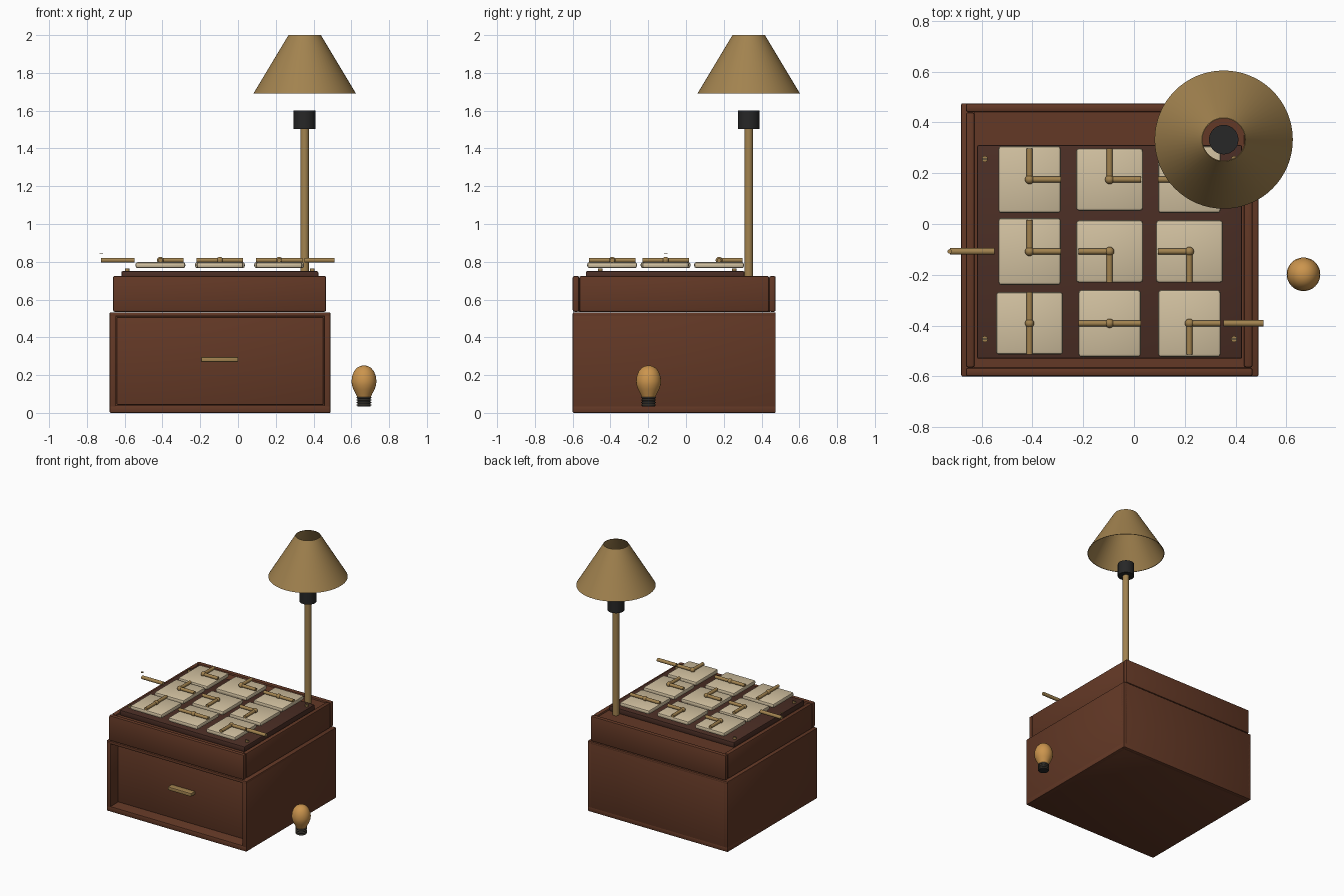
import bpy, bmesh, math
from mathutils import Vector

if "Cube" in bpy.data.objects:
    bpy.data.objects.remove(bpy.data.objects["Cube"])


def material(name, r, g, b):
    m = bpy.data.materials.new(name)
    m.use_nodes = True
    m.diffuse_color = (r, g, b, 1)
    bsdf = next(n for n in m.node_tree.nodes if n.type == 'BSDF_PRINCIPLED')
    bsdf.inputs["Base Color"].default_value = (r, g, b, 1)
    return m


WOOD = material("brown wood", 0.125, 0.04, 0.019)
DARK = material("dark wood", 0.07, 0.027, 0.018)
CREAM = material("cream tile", 0.64, 0.53, 0.35)
BRASS = material("brass", 0.36, 0.225, 0.078)
BLACK = material("black plastic", 0.02, 0.02, 0.02)
GLASS = material("amber glass", 0.6, 0.3, 0.075)
STEEL = material("grey metal", 0.12, 0.1, 0.07)


def finish(bm, name, mat, smooth=True):
    mesh = bpy.data.meshes.new(name)
    bm.to_mesh(mesh)
    bm.free()
    mesh.materials.append(mat)
    ob = bpy.data.objects.new(name, mesh)
    bpy.context.collection.objects.link(ob)
    if smooth:
        bpy.ops.object.select_all(action='DESELECT')
        ob.select_set(True)
        bpy.context.view_layer.objects.active = ob
        bpy.ops.object.shade_smooth_by_angle(angle=math.radians(35))
    return ob


def box(name, x, y, z, mat, bevel=0.006):
    """Box between the limits given for each axis, with rounded edges."""
    bm = bmesh.new()
    bmesh.ops.create_cube(bm, size=1)
    for v in bm.verts:
        v.co = [(lo + hi) / 2 + c * (hi - lo) for c, (lo, hi) in zip(v.co, (x, y, z))]
    if bevel:
        bmesh.ops.bevel(bm, geom=bm.edges[:], offset=bevel, segments=2,
                        profile=0.5, affect='EDGES')
    return finish(bm, name, mat)


def rod(name, start, end, radius, mat, sides=24):
    a, b = Vector(start), Vector(end)
    bm = bmesh.new()
    bmesh.ops.create_cone(bm, cap_ends=True, segments=sides, radius1=radius,
                          radius2=radius, depth=(b - a).length)
    turn = Vector((0, 0, 1)).rotation_difference(b - a).to_matrix()
    for v in bm.verts:
        v.co = turn @ v.co + (a + b) / 2
    return finish(bm, name, mat)


def lathe(name, profile, cx, cy, mat, sides=48):
    """Spin (radius, height) points around a vertical axis."""
    bm = bmesh.new()
    verts = [bm.verts.new((r, 0, z)) for r, z in profile]
    edges = [bm.edges.new(pair) for pair in zip(verts, verts[1:])]
    bmesh.ops.spin(bm, geom=verts + edges, axis=(0, 0, 1), cent=(0, 0, 0),
                   angle=2 * math.pi, steps=sides)
    bmesh.ops.remove_doubles(bm, verts=bm.verts[:], dist=1e-4)
    bmesh.ops.recalc_face_normals(bm, faces=bm.faces[:])
    bmesh.ops.translate(bm, verts=bm.verts[:], vec=(cx, cy, 0))
    return finish(bm, name, mat)


# Cabinet: open-fronted carcass with a recessed drawer
L, R, F, B = -0.68, 0.49, -0.60, 0.475
T = 0.035
box("cabinet_bottom", (L, R), (F, B), (0, 0.04), WOOD)
box("cabinet_top", (L, R), (F, B), (0.51, 0.532), WOOD)
box("cabinet_right_side", (L, L + T), (F, B), (0, 0.532), WOOD)
box("cabinet_left_side", (R - T, R), (F, B), (0, 0.532), WOOD)
box("cabinet_back", (L, R), (B - T, B), (0, 0.532), WOOD)
box("drawer_front", (L + T + 0.003, R - T - 0.003), (F + 0.085, F + 0.12),
    (0.043, 0.507), WOOD, 0.003)
box("drawer_handle", (-0.195, 0.0), (F + 0.04, F + 0.09), (0.27, 0.295), BRASS, 0.004)

# Upper case: four rails around a flat panel
box("front_rail", (-0.662, 0.467), (F, F + T), (0.535, 0.725), WOOD, 0.01)
box("back_rail", (-0.662, 0.467), (B - T, B), (0.535, 0.725), WOOD, 0.01)
box("right_rail", (-0.662, -0.627), (F + T, B - T), (0.535, 0.725), WOOD, 0.01)
box("left_rail", (0.432, 0.467), (F + T, B - T), (0.535, 0.725), WOOD, 0.01)
box("case_panel", (-0.63, 0.435), (F + 0.03, B - 0.03), (0.535, 0.712), WOOD, 0)

# Dark puzzle board with slotted screws
box("puzzle_board", (-0.617, 0.425), (-0.53, 0.31), (0.71, 0.75), DARK, 0.006)
for x in (-0.587, 0.394):
    for y in (-0.453, 0.256):
        rod("board_screw", (x, y, 0.748), (x, y, 0.764), 0.012, BRASS, 16)
        box("screw_slot", (x - 0.011, x + 0.011), (y - 0.002, y + 0.002),
            (0.762, 0.7655), BLACK, 0)

# Sliding tiles, each with pipe arms running from its centre to its edges
ARMS = {"N": (0, 1), "S": (0, -1), "E": (1, 0), "W": (-1, 0)}
LAYOUT = [["NE", "NE", "EW"], ["NE", "WS", "WS"], ["NS", "EW", "ES"]]
WIDE = {(0, 1), (1, 1), (1, 2), (2, 0)}
PIPE_Z = 0.808
for row, y in enumerate((0.175, -0.108, -0.391)):
    for col, x in enumerate((-0.411, -0.096, 0.218)):
        hx, hy = (0.132, 0.123) if (row, col) in WIDE else (0.123, 0.132)
        box("tile", (x - hx, x + hx), (y - hy, y + hy), (0.766, 0.798), CREAM, 0.012)
        for arm in LAYOUT[row][col]:
            dx, dy = ARMS[arm]
            rod("tile_pipe", (x, y, PIPE_Z),
                (x + dx * 0.123, y + dy * 0.123, PIPE_Z), 0.012, BRASS, 16)
        bm = bmesh.new()
        bmesh.ops.create_uvsphere(bm, u_segments=16, v_segments=10, radius=0.018)
        bmesh.ops.translate(bm, verts=bm.verts[:], vec=(x, y, PIPE_Z))
        finish(bm, "pipe_joint", BRASS)

# Pipe inlet and outlet beside the board
rod("inlet_pipe", (-0.725, -0.108, PIPE_Z), (-0.548, -0.108, PIPE_Z), 0.013, BRASS)
rod("outlet_pipe", (0.352, -0.391, PIPE_Z), (0.51, -0.391, PIPE_Z), 0.013, BRASS)
rod("inlet_marker", (-0.725, -0.108, 0.844), (-0.725, -0.108, 0.847), 0.009, BRASS, 12)

# Lamp: post, socket and open shade
LX, LY = 0.353, 0.332
rod("lamp_post", (LX, LY, 0.71), (LX, LY, 1.51), 0.023, BRASS, 32)
rod("lamp_socket", (LX, LY, 1.503), (LX, LY, 1.6), 0.058, BLACK, 32)
lathe("lamp_shade", [(0.272, 1.69), (0.086, 2.0), (0.083, 2.0), (0.268, 1.69),
                     (0.272, 1.69)], LX, LY, BRASS, 64)

# Loose bulb beside the cabinet
BX, BY = 0.667, -0.198
lathe("bulb_glass", [(0, 0.082), (0.036, 0.084), (0.043, 0.1), (0.056, 0.125),
                     (0.064, 0.148), (0.066, 0.168), (0.063, 0.193), (0.053, 0.22),
                     (0.036, 0.24), (0.017, 0.249), (0, 0.251)], BX, BY, GLASS)
rod("bulb_base", (BX, BY, 0.035), (BX, BY, 0.086), 0.035, BLACK, 32)
for i in range(4):
    z = 0.042 + i * 0.013
    lathe("bulb_thread", [(0.034, z - 0.004), (0.038, z - 0.003), (0.04, z),
                          (0.038, z + 0.003), (0.034, z + 0.004)], BX, BY, STEEL, 32)
